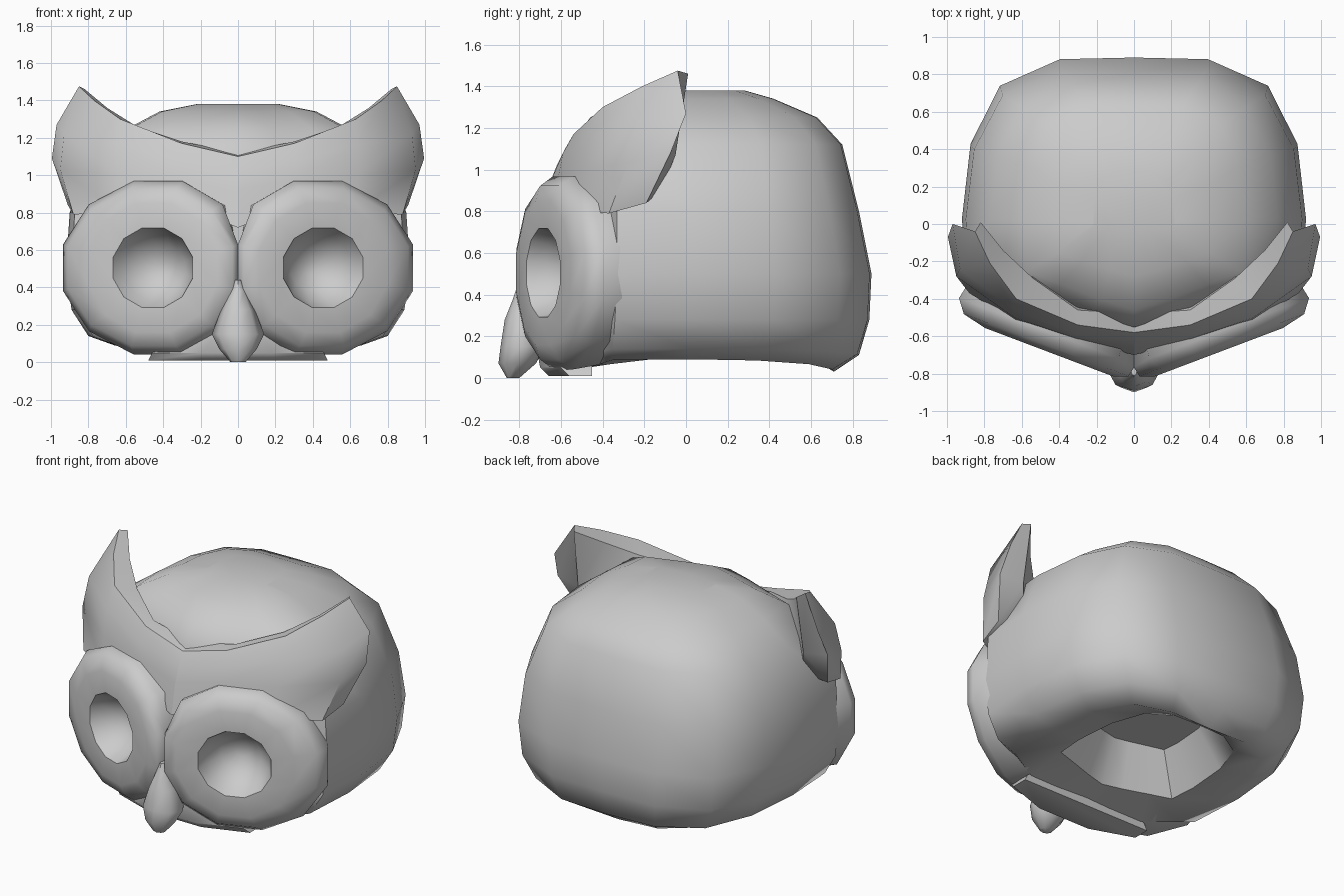
import bpy, bmesh
from math import sin, cos, pi, radians

if "Cube" in bpy.data.objects:
    bpy.data.objects.remove(bpy.data.objects["Cube"], do_unlink=True)

grey = bpy.data.materials.new("plain grey")
grey.use_nodes = True
COLOUR = (0.6, 0.6, 0.6, 1)
grey.diffuse_color = COLOUR
grey.node_tree.nodes["Principled BSDF"].inputs["Base Color"].default_value = COLOUR


def loft(name, rings, closed=True, cap_start=True, cap_end=True, mirror=False, angle=50):
    """Skin a list of equal-length rings of points into one smooth object."""
    bm = bmesh.new()
    rows = [[bm.verts.new(p) for p in ring] for ring in rings]
    n = len(rows[0])
    for a, b in zip(rows, rows[1:]):
        for i in range(n):
            j = (i + 1) % n
            bm.faces.new((a[i], a[j], b[j], b[i]))
    if cap_start:
        bm.faces.new(rows[0])
    if cap_end:
        bm.faces.new(rows[-1])
    bmesh.ops.remove_doubles(bm, verts=bm.verts, dist=0.0005)
    bmesh.ops.recalc_face_normals(bm, faces=bm.faces)
    mesh = bpy.data.meshes.new(name)
    bm.to_mesh(mesh)
    bm.free()
    mesh.materials.append(grey)
    obj = bpy.data.objects.new(name, mesh)
    bpy.context.collection.objects.link(obj)
    bpy.ops.object.select_all(action="DESELECT")
    obj.select_set(True)
    bpy.context.view_layer.objects.active = obj
    bpy.ops.object.shade_smooth_by_angle(angle=radians(angle))
    if mirror:
        obj.modifiers.new("Mirror", "MIRROR").use_mirror_merge = False
    return obj


# Head shell: one outline, scaled at each height, with a neck recess below
HALF = [(0, 1), (.43, .99), (.78, .83), (.95, .48), (1, .03),
        (.97, -.55), (.66, -.7), (.3, -.88), (0, -1)]
OUTLINE = HALF + [(-x, y) for x, y in HALF[-2:0:-1]]


def head_ring(z, width, back, front, lift=0):
    return [(x * width, y * (back if y > 0 else front), z + lift * abs(x) ** 2)
            for x, y in OUTLINE]


HEAD = [(.36, .33, .48, .18), (.09, .45, .62, .3),
        (.03, .66, .71, .64, .06), (.11, .8, .83, .64, .03),
        (.28, .89, .88, .62), (.5, .92, .89, .6), (.8, .9, .83, .6),
        (1.12, .77, .75, .55), (1.25, .59, .63, .46),
        (1.34, .42, .42, .28), (1.38, .22, .28, .03)]
loft("head_shell", [head_ring(*row) for row in HEAD])

# Eye discs: turned profile with a sunken socket, tilted outwards
TILT = radians(20.7)
SIDES = 12


def eye_point(radius, depth, step):
    a = 2 * pi * (step + .5) / SIDES
    u, w = radius * cos(a), radius * sin(a) * .94
    if u > 0 and radius > .4:
        u *= 1.12
    x = .455 + u * cos(TILT) + depth * sin(TILT)
    y = -.685 + u * sin(TILT) - depth * cos(TILT)
    return (max(x, 0), y, .505 + w)


EYE = [(.04, -.2), (.13, -.16), (.2, -.08), (.235, 0), (.38, 0),
       (.46, -.03), (.51, -.1), (.47, -.32)]
loft("eye_disc", [[eye_point(r, d, s) for s in range(SIDES)] for r, d in EYE],
     mirror=True)

# Brow sweeping from the forehead into an ear tuft: six-point sections
BROW = [
    [(0, -.7, .72), (0, -.66, .92), (0, -.62, 1.02), (0, -.58, 1.1), (0, -.48, 1.12), (0, -.4, .8)],
    [(.3, -.63, .84), (.31, -.61, .98), (.31, -.59, 1.08), (.3, -.54, 1.17),
     (.3, -.46, 1.18), (.3, -.36, .85)],
    [(.62, -.53, .8), (.64, -.5, 1), (.64, -.46, 1.16), (.63, -.4, 1.3),
     (.54, -.29, 1.26), (.54, -.2, .85)],
    [(.88, -.37, .79), (.95, -.28, 1.03), (.93, -.24, 1.22), (.77, -.21, 1.4),
     (.7, -.14, 1.36), (.77, -.12, .9)],
    [(.91, -.19, .84), (.995, -.07, 1.09), (.97, 0, 1.27), (.85, -.04, 1.475),
     (.82, .01, 1.46), (.83, -.05, 1.07)],
]
loft("brow_tuft", BROW, cap_start=False, mirror=True)

# Beak: stacked rounded rings (height, half width, front, back)
BEAK = [(0, .04, -.86, -.8), (.07, .1, -.9, -.72), (.15, .14, -.89, -.68),
        (.28, .09, -.87, -.69), (.38, .045, -.83, -.72), (.44, .015, -.81, -.77)]
loft("beak", [[(w * cos(pi * k / 4), (f + b) / 2 + (b - f) / 2 * sin(pi * k / 4), z)
               for k in range(8)] for z, w, f, b in BEAK])
# Chin lip joining the discs under the beak
CHIN = [(.01, .48, -.66), (.05, .46, -.7), (.16, .3, -.72)]
loft("chin", [[(-w, -.45, z), (-w, y + .1, z), (-w * .4, y, z),
               (w * .4, y, z), (w, y + .1, z), (w, -.45, z)] for z, w, y in CHIN])
